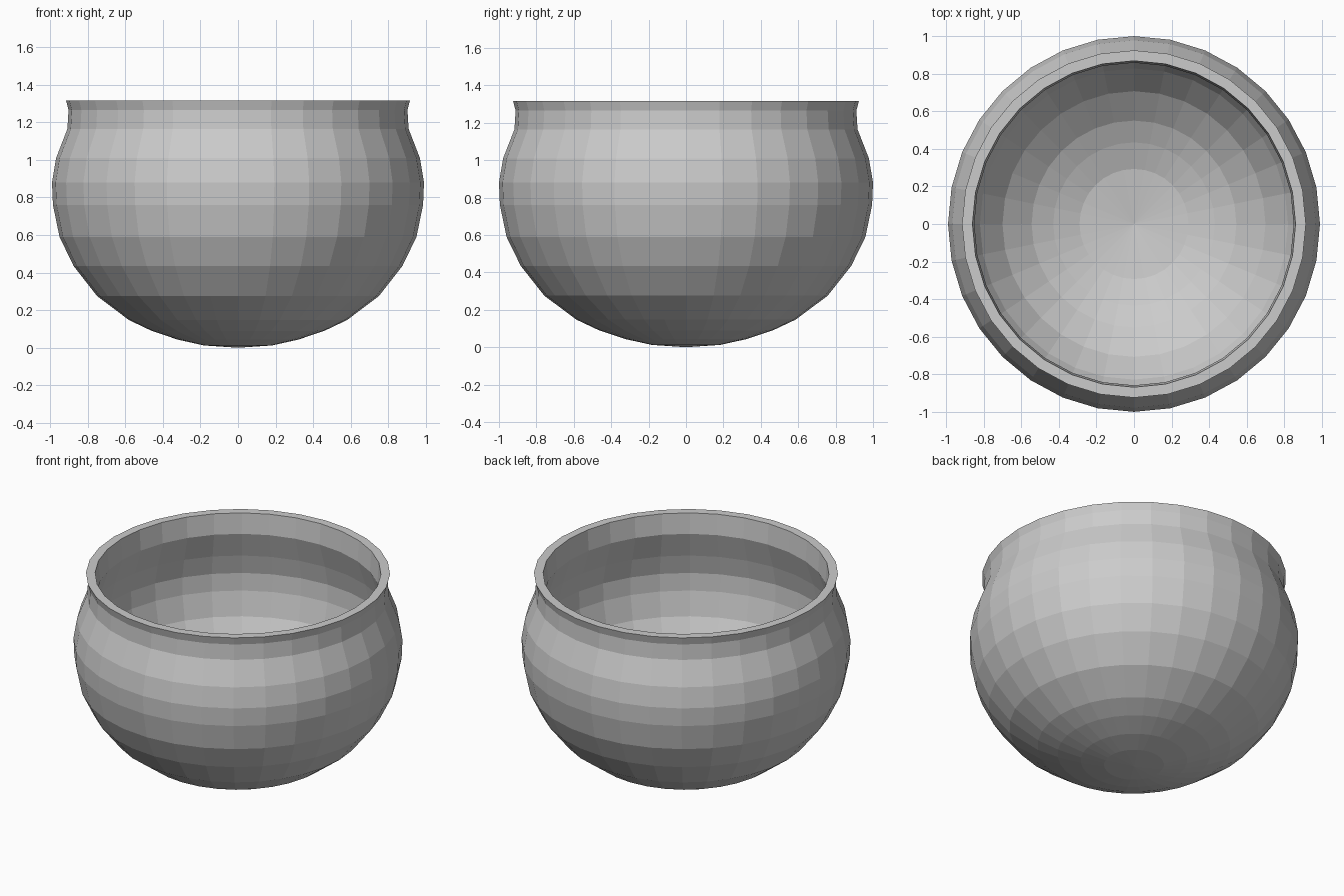
import bpy, bmesh, math
from mathutils import Matrix

cube = bpy.data.objects.get("Cube")
if cube:
    bpy.data.objects.remove(cube, do_unlink=True)

clay = bpy.data.materials.new("plain_grey")
clay.use_nodes = True
grey = (0.6, 0.6, 0.6, 1)
clay.diffuse_color = grey
clay.node_tree.nodes["Principled BSDF"].inputs["Base Color"].default_value = grey

# Wall sections as (radius, height): outside runs up to the rim, inside runs down
outside = [(0, 0), (.18, .012), (.32, .043), (.46, .09), (.58, .147), (.75, .275),
           (.875, .435), (.95, .59), (.985, .76), (.99, .88), (.968, 1.01),
           (.908, 1.165), (.902, 1.265), (.915, 1.315)]
inside = [(.86, 1.315), (.85, 1.18), (.905, 1.01), (.935, .88), (.93, .765),
          (.895, .61), (.82, .465), (.70, .31), (.545, .19), (.43, .135),
          (.29, .085), (0, .05)]
HALF_STEPS = 16


def half_pot(name, start):
    """Spin the wall section through half a turn."""
    bm = bmesh.new()
    verts = [bm.verts.new((r, 0, z)) for r, z in outside + inside]
    edges = [bm.edges.new(pair) for pair in zip(verts, verts[1:])]
    bmesh.ops.spin(bm, geom=verts + edges, cent=(0, 0, 0), axis=(0, 0, 1),
                   angle=math.pi, steps=HALF_STEPS)
    bmesh.ops.remove_doubles(bm, verts=bm.verts, dist=0.0005)
    bmesh.ops.recalc_face_normals(bm, faces=bm.faces)
    # Make sure the rim faces up
    rim = max(bm.faces, key=lambda f: f.calc_center_median().z)
    if rim.normal.z < 0:
        bmesh.ops.reverse_faces(bm, faces=bm.faces)
    turn = Matrix.Rotation(start, 4, 'Z')
    stretch = Matrix.Diagonal((1, 1.01, 1, 1))
    bmesh.ops.transform(bm, matrix=stretch @ turn, verts=bm.verts)
    mesh = bpy.data.meshes.new(name)
    bm.to_mesh(mesh)
    bm.free()
    mesh.materials.append(clay)
    obj = bpy.data.objects.new(name, mesh)
    bpy.context.collection.objects.link(obj)


# The pot is two faceted halves meeting at side seams
half_pot("pot_back_half", 0)
half_pot("pot_front_half", math.pi)
